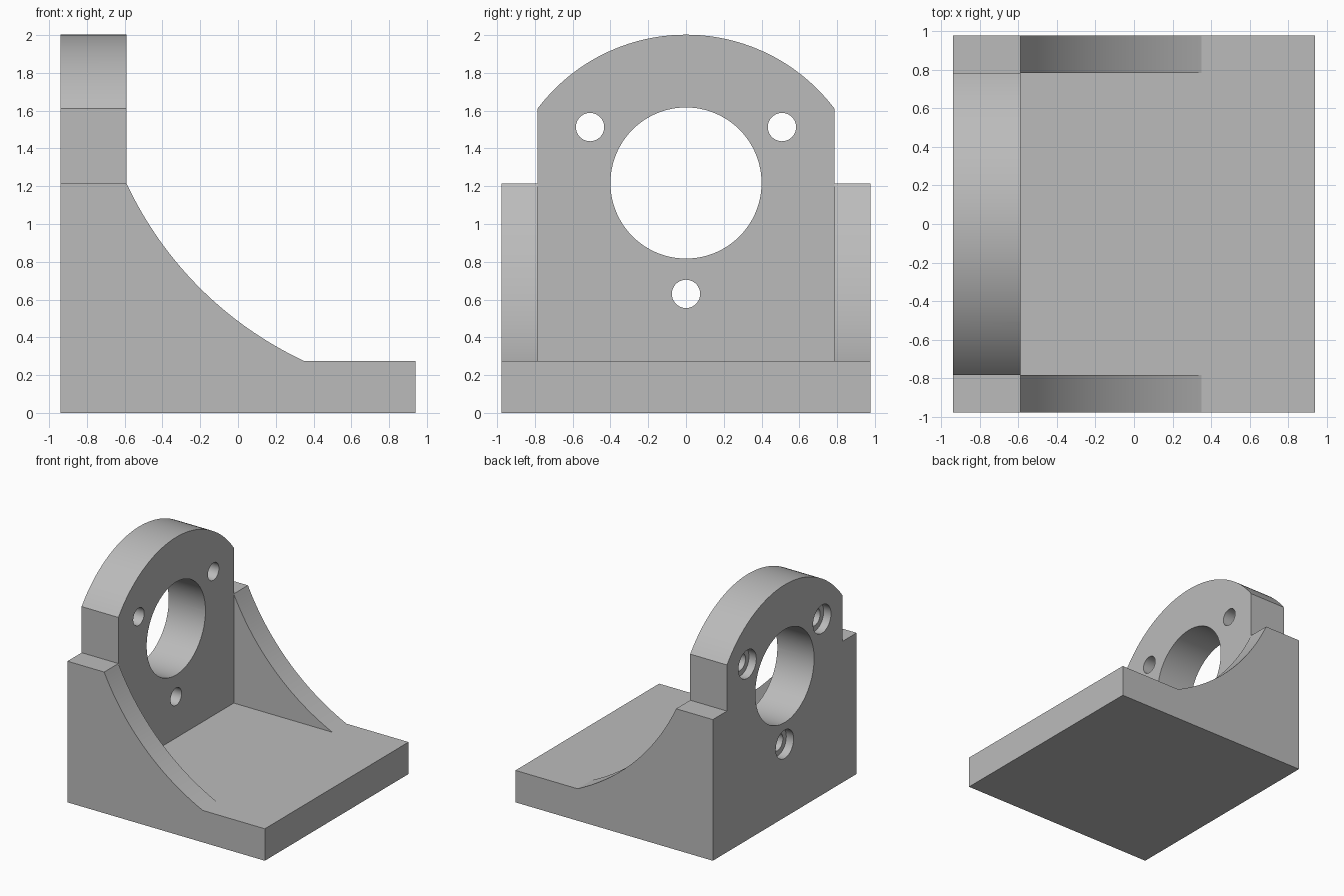
import bpy, bmesh
from math import sin, cos, atan2, radians, tau
from mathutils import Vector

if "Cube" in bpy.data.objects:
    bpy.data.objects.remove(bpy.data.objects["Cube"], do_unlink=True)

LENGTH, HALF_W = 0.94, 0.9775       # half length in x, half width in y
PLATE_X, PLATE_Y = -0.59, 0.785     # inner face and half width of the upright
FLOOR, SHOULDER = 0.275, 1.215      # top of base, top of ribs

grey = bpy.data.materials.new("grey")
grey.use_nodes = True
grey.diffuse_color = (0.5, 0.5, 0.5, 1)
grey.node_tree.nodes["Principled BSDF"].inputs["Base Color"].default_value = (0.5, 0.5, 0.5, 1)


def arc(center, start, end, steps):
    """Points of a circular arc between two points around a centre."""
    c, s, e = Vector(center), Vector(start) - Vector(center), Vector(end) - Vector(center)
    a, sweep = atan2(s.y, s.x), -s.angle_signed(e)
    return [(c.x + s.length * cos(a + sweep * i / steps),
             c.y + s.length * sin(a + sweep * i / steps)) for i in range(steps + 1)]


def prism(name, outline, axis, lo, hi):
    """Extrude a closed outline along x (outline in y, z) or y (outline in x, z)."""
    place = (lambda u, v, d: (d, u, v)) if axis == "x" else (lambda u, v, d: (u, d, v))
    bm = bmesh.new()
    face = bm.faces.new([bm.verts.new(place(u, v, lo)) for u, v in outline])
    ext = bmesh.ops.extrude_face_region(bm, geom=[face])["geom"]
    bmesh.ops.translate(bm, vec=place(0, 0, hi - lo),
                        verts=[g for g in ext if isinstance(g, bmesh.types.BMVert)])
    bmesh.ops.recalc_face_normals(bm, faces=bm.faces)
    mesh = bpy.data.meshes.new(name)
    bm.to_mesh(mesh)
    bm.free()
    mesh.materials.append(grey)
    obj = bpy.data.objects.new(name, mesh)
    bpy.context.collection.objects.link(obj)
    return obj


def circle(y, z, r, steps=64):
    return [(y + r * cos(tau * i / steps), z + r * sin(tau * i / steps)) for i in range(steps)]


# Body: upright outline with shoulders and rounded crown
crown = arc((0, 1.0175), (PLATE_Y, 1.612), (-PLATE_Y, 1.612), 48)
body = prism("bearing_bracket",
             [(-HALF_W, 0), (HALF_W, 0), (HALF_W, SHOULDER), (PLATE_Y, SHOULDER)]
             + crown + [(-PLATE_Y, SHOULDER), (-HALF_W, SHOULDER)], "x", -LENGTH, LENGTH)

# Cutters: curved rib tops, pocket between the ribs, bores and counterbores
rib_curve = arc((1.172, 2.037), (PLATE_X, SHOULDER), (0.35, FLOOR), 40)
cutters = [
    prism("rib_cutter", rib_curve + [(1.2, FLOOR), (1.2, 2.2), (PLATE_X, 2.2)], "y", -1.2, 1.2),
    prism("pocket_cutter", [(PLATE_X, FLOOR), (1.2, FLOOR), (1.2, 2.2), (PLATE_X, 2.2)],
          "y", -PLATE_Y, PLATE_Y),
    prism("main_bore_cutter", circle(0, 1.217, 0.4, 96), "x", -1.2, -0.4),
]
for y, z in ((-0.508, 1.513), (0.508, 1.513), (0, 0.63)):
    cutters.append(prism("bolt_hole_cutter", circle(y, z, 0.075, 40), "x", -1.2, -0.4))
    cutters.append(prism("counterbore_cutter", circle(y, z, 0.122, 40), "x", -1.2, -LENGTH + 0.07))

bpy.ops.object.select_all(action="DESELECT")
body.select_set(True)
bpy.context.view_layer.objects.active = body
for cutter in cutters:
    cutter.hide_render = True
    mod = body.modifiers.new(cutter.name, "BOOLEAN")
    mod.operation, mod.solver, mod.object = "DIFFERENCE", "EXACT", cutter
    bpy.ops.object.modifier_apply(modifier=mod.name)
for cutter in cutters:
    bpy.data.objects.remove(cutter, do_unlink=True)

# Smooth curved walls, crisp edges elsewhere
bpy.ops.object.shade_smooth_by_angle(angle=radians(20))
